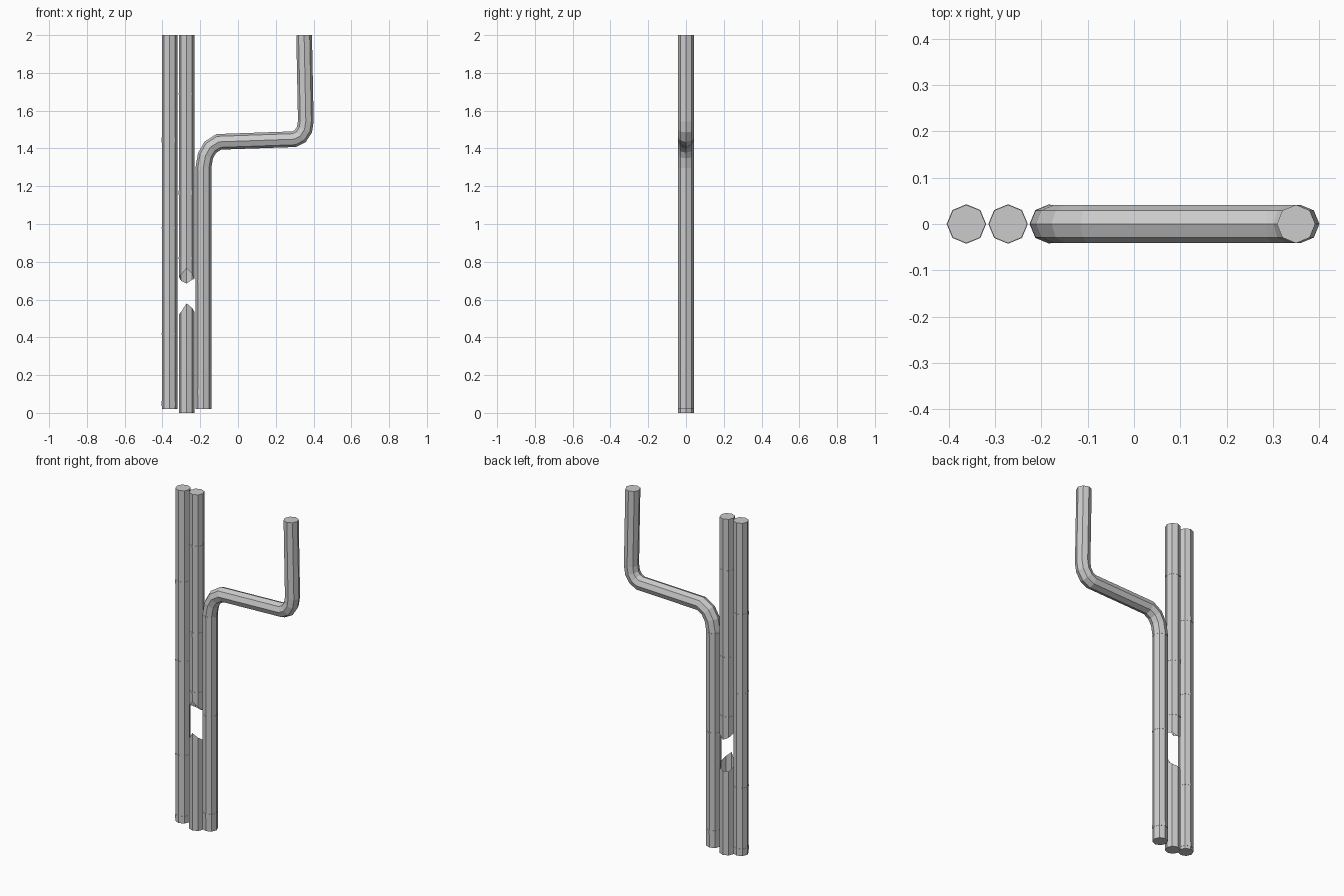
import bpy, math
from mathutils import Vector

if "Cube" in bpy.data.objects:
    bpy.data.objects.remove(bpy.data.objects["Cube"])

SIDES = 8
R = 0.0415


def make_object(name, verts, faces):
    mesh = bpy.data.meshes.new(name)
    mesh.from_pydata(verts, [], faces)
    mesh.update()
    obj = bpy.data.objects.new(name, mesh)
    bpy.context.collection.objects.link(obj)
    return obj


def tube(name, path, radius=R, bottom_rim=None, top_rim=None):
    """Sweep an octagon along an (x, z) path with mitred corners.
    A rim is a list of heights that gives an open, torn end."""
    pts = [Vector(p) for p in path]
    verts = []
    last = len(pts) - 1
    for i, p in enumerate(pts):
        d_in = (p - pts[i - 1]).normalized() if i else (pts[1] - p).normalized()
        d_out = (pts[i + 1] - p).normalized() if i < last else d_in
        t = (d_in + d_out).normalized()
        side = Vector((t.y, -t.x)) / max(t.dot(d_in), 0.5)
        rim = bottom_rim if i == 0 else top_rim if i == last else None
        for k in range(SIDES):
            a = math.tau * k / SIDES
            q = p + side * radius * math.cos(a)
            verts.append((q.x, radius * math.sin(a), rim[k] if rim else q.y))
    faces = []
    for i in range(last):
        for k in range(SIDES):
            n = (k + 1) % SIDES
            a, b = i * SIDES, (i + 1) * SIDES
            faces.append((a + k, a + n, b + n, b + k))
    if not bottom_rim:
        faces.append(tuple(reversed(range(SIDES))))
    if not top_rim:
        faces.append(tuple(range(last * SIDES, (last + 1) * SIDES)))
    return make_object(name, verts, faces)


def collars(name, x, bands):
    """Thin joint bands around a vertical pipe, given as (height, thickness)."""
    for i, (z, h) in enumerate(bands, 1):
        tube(f"{name}_{i}", [(x, z - h / 2), (x, z + h / 2)], R + 0.0012)


LEFT, MIDDLE, RIGHT = -0.362, -0.272, -0.183

# Straight pipe
tube("left_pipe", [(LEFT, 0.02), (LEFT, 2.0)])
collars("left_pipe_collar", LEFT,
        [(0.05, 0.025), (0.42, 0.008), (0.98, 0.008), (1.445, 0.025)])

# Broken pipe: torn open ends facing each other
tube("broken_pipe_lower", [(MIDDLE, 0.0), (MIDDLE, 0.5)],
     top_rim=[0.535, 0.51, 0.50, 0.50, 0.52, 0.535, 0.58, 0.555])
tube("broken_pipe_upper", [(MIDDLE, 0.7), (MIDDLE, 2.0)],
     bottom_rim=[0.71, 0.705, 0.685, 0.70, 0.72, 0.73, 0.766, 0.735])
collars("broken_pipe_collar", MIDDLE,
        [(0.82, 0.008), (1.165, 0.025), (1.69, 0.008)])

# Bent pipe: up, across and up again
tube("bent_pipe", [
    (RIGHT, 0.02), (RIGHT, 1.30), (-0.172, 1.362), (-0.147, 1.406),
    (-0.102, 1.435), (0.297, 1.449), (0.330, 1.466), (0.352, 1.500),
    (0.359, 1.545), (0.350, 2.0)])
collars("bent_pipe_collar", RIGHT,
        [(0.11, 0.025), (0.70, 0.008), (1.29, 0.008)])
